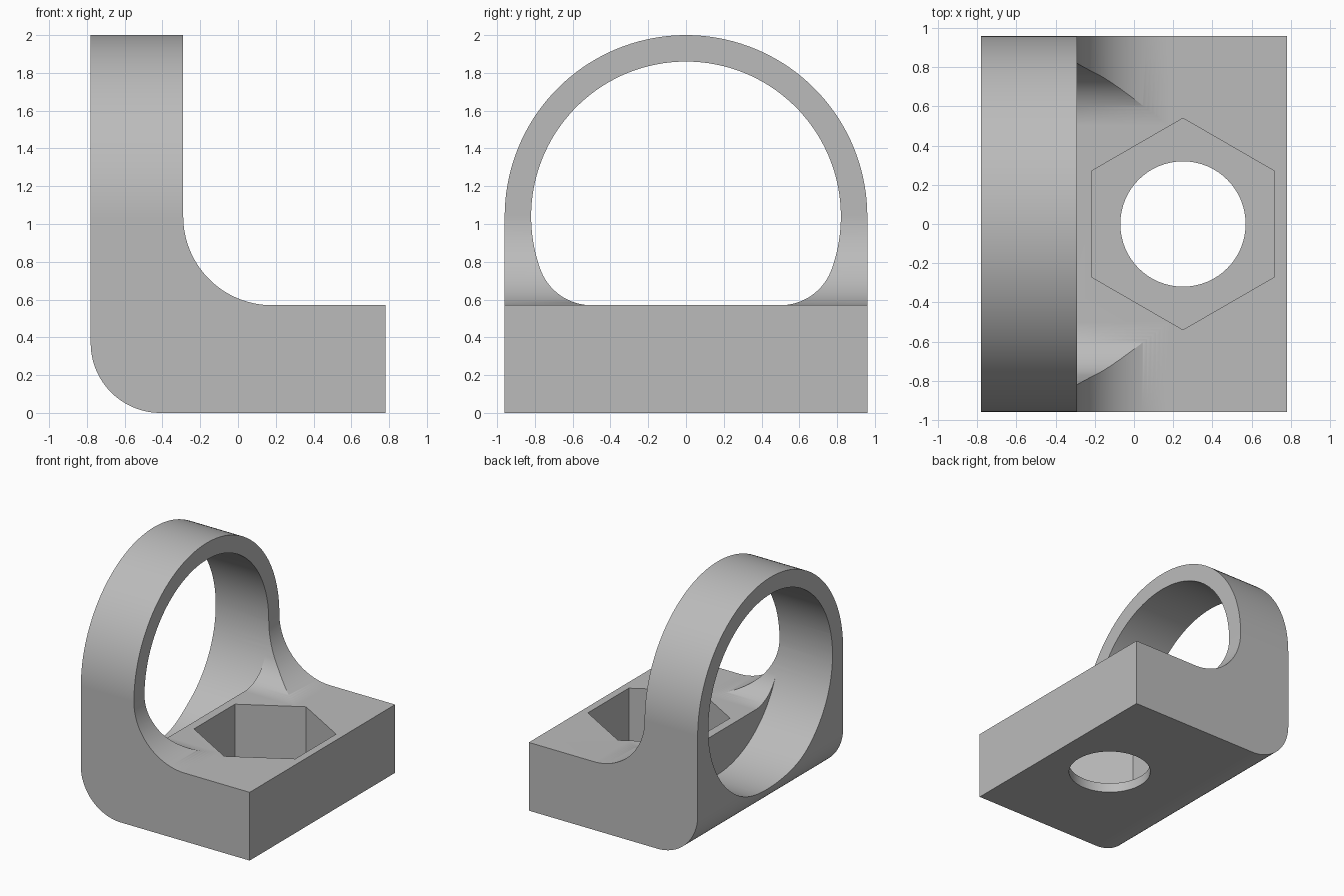
import bpy, math
from mathutils import Vector

if "Cube" in bpy.data.objects:
    bpy.data.objects.remove(bpy.data.objects["Cube"], do_unlink=True)

# Main dimensions
BACK, WALL, FRONT = -0.78, -0.29, 0.78      # x of upright back, upright front, base end
HALF, BASE = 0.96, 0.57                     # half width, base height
AXIS, BORE = 1.04, 0.82                     # ring axis height, bore radius
HEEL, FILLET = 0.37, AXIS - BASE            # outer heel round, inner fillet
BLEND = 0.288                               # blend between bore and base top
NUT_X, NUT_R, BOLT_R, LEDGE = 0.25, 0.54, 0.32, 0.08


def arc(cx, cy, r, start, end, steps):
    """Points on an arc, angles in radians."""
    return [(cx + r * math.cos(start + (end - start) * i / steps),
             cy + r * math.sin(start + (end - start) * i / steps))
            for i in range(steps + 1)]


def prism(name, points, axis, low, high):
    """Extrude a closed 2D outline along the x, y or z axis."""
    place = {"x": lambda p, d: (d, p[0], p[1]),
             "y": lambda p, d: (p[0], d, p[1]),
             "z": lambda p, d: (p[0], p[1], d)}[axis]
    n = len(points)
    verts = [Vector(place(p, d)) for d in (low, high) for p in points]
    faces = [list(range(n))[::-1], list(range(n, 2 * n))]
    faces += [[i, (i + 1) % n, n + (i + 1) % n, n + i] for i in range(n)]
    if axis == "y":
        faces = [f[::-1] for f in faces]
    mesh = bpy.data.meshes.new(name)
    mesh.from_pydata(verts, [], faces)
    obj = bpy.data.objects.new(name, mesh)
    bpy.context.collection.objects.link(obj)
    return obj


def combine(target, cutter, operation):
    """Apply a boolean and discard the helper."""
    bpy.context.view_layer.objects.active = target
    mod = target.modifiers.new(operation, "BOOLEAN")
    mod.operation, mod.solver, mod.object = operation, "EXACT", cutter
    bpy.ops.object.modifier_apply(modifier=mod.name)
    bpy.data.objects.remove(cutter, do_unlink=True)


pi = math.pi

# L-shaped side profile with rounded heel and inner fillet
side = [(FRONT, 0), (FRONT, BASE)]
side += arc(WALL + FILLET, AXIS, FILLET, 1.5 * pi, pi, 32)
side += [(WALL, 2.2), (BACK, 2.2)]
side += arc(BACK + HEEL, HEEL, HEEL, pi, 1.5 * pi, 24)
bracket = prism("ring_bracket", side, "y", -1.1, 1.1)

# Arched outline across the width
arch = [(-HALF, -0.2), (HALF, -0.2)] + arc(0, AXIS, HALF, 0, pi, 72)
combine(bracket, prism("arch", arch, "x", -1, 1), "INTERSECT")

# Opening above the base: bore blended into the base top
blend_z = BASE + BLEND
blend_y = math.sqrt((BORE - BLEND) ** 2 - (AXIS - blend_z) ** 2)
tilt = math.atan2(blend_z - AXIS, blend_y)
upper = arc(0, AXIS, BORE, tilt, pi - tilt, 80)
right_blend = arc(blend_y, blend_z, BLEND, -pi / 2, tilt, 20)
right_blend[0] = (blend_y, BASE)
left_blend = [(-y, z) for y, z in reversed(right_blend)]
opening = right_blend[:-1] + upper + left_blend[1:]
combine(bracket, prism("opening", opening, "x", -1, 1), "DIFFERENCE")

# Full round bore through the upright, ending at its front plane
lower = arc(0, AXIS, BORE, pi - tilt, 2 * pi + tilt, 50)
combine(bracket, prism("bore", upper + lower[1:-1], "x", -1, WALL), "DIFFERENCE")

# Hexagonal nut pocket over a round bolt hole
hexagon = arc(NUT_X, 0, NUT_R, pi / 2, 2.5 * pi, 6)[:-1]
combine(bracket, prism("nut_pocket", hexagon, "z", LEDGE, 0.8), "DIFFERENCE")
circle = arc(NUT_X, 0, BOLT_R, 0, 2 * pi, 64)[:-1]
combine(bracket, prism("bolt_hole", circle, "z", -0.2, 0.3), "DIFFERENCE")

# Plain grey finish
grey = bpy.data.materials.new("plain_grey")
grey.use_nodes = True
colour = (0.5, 0.5, 0.5, 1)
grey.diffuse_color = colour
grey.node_tree.nodes["Principled BSDF"].inputs["Base Color"].default_value = colour
bracket.data.materials.clear()
bracket.data.materials.append(grey)
for face in bracket.data.polygons:
    face.material_index = 0

# Smooth curves with crisp edges
bpy.ops.object.select_all(action="DESELECT")
bracket.select_set(True)
bpy.context.view_layer.objects.active = bracket
bpy.ops.object.shade_smooth_by_angle(angle=math.radians(25))
normals = bracket.modifiers.new("even_normals", "WEIGHTED_NORMAL")
normals.keep_sharp = True
